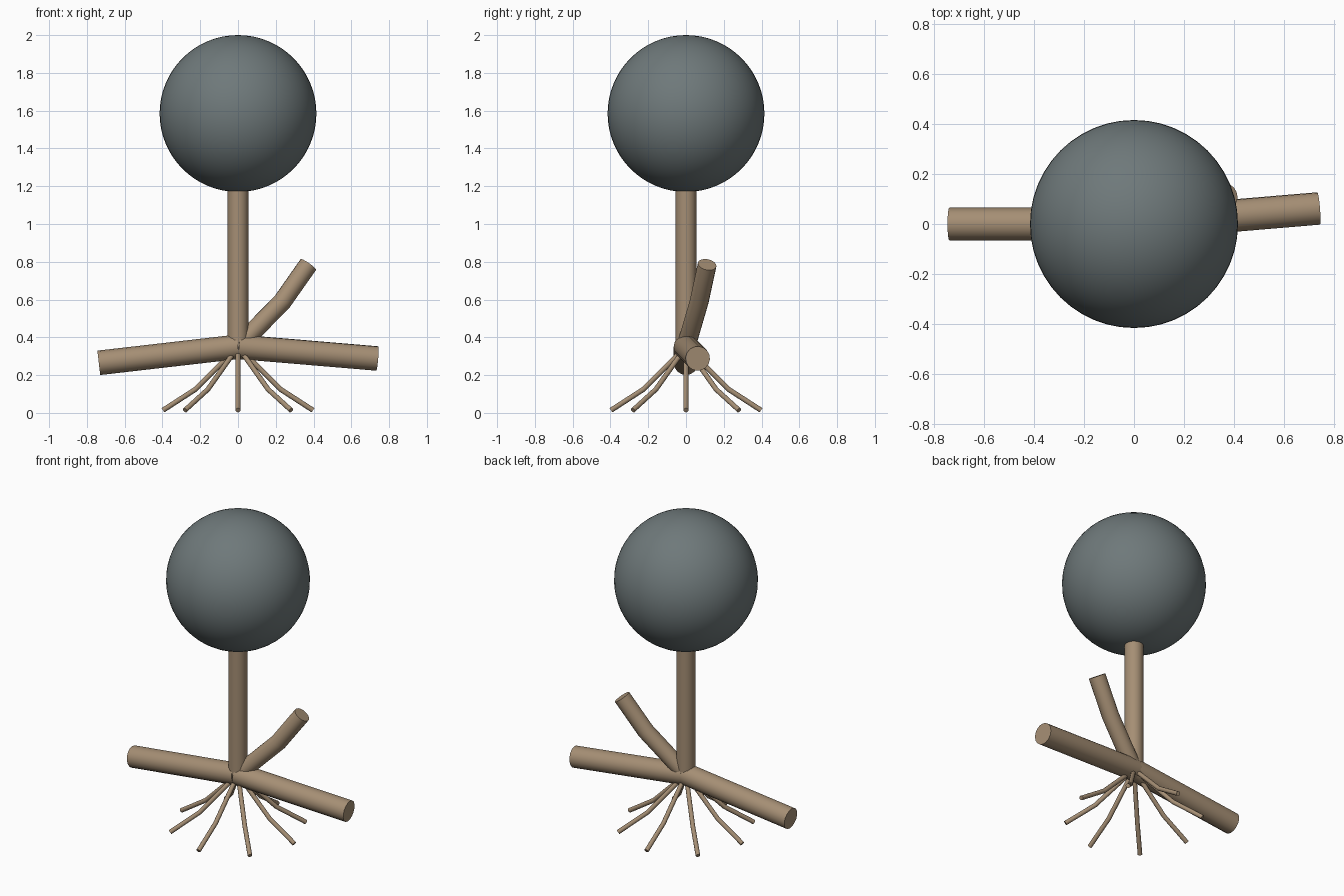
import bpy, bmesh, math
from mathutils import Vector

if "Cube" in bpy.data.objects:
    bpy.data.objects.remove(bpy.data.objects["Cube"])

def material(name, rgb):
    m = bpy.data.materials.new(name)
    m.diffuse_color = (*rgb, 1)
    m.use_nodes = True
    m.node_tree.nodes["Principled BSDF"].inputs["Base Color"].default_value = m.diffuse_color
    return m

bark = material("brown bark", (0.376, 0.272, 0.175))
leaf = material("grey green", (0.157, 0.190, 0.195))

def smooth(obj):
    bpy.ops.object.select_all(action='DESELECT')
    obj.select_set(True)
    bpy.context.view_layer.objects.active = obj
    bpy.ops.object.shade_smooth_by_angle(angle=math.radians(40))

def tube(name, points, radius, sides=16):
    """Capped round tube along a list of points."""
    pts = [Vector(p) for p in points]
    bm = bmesh.new()
    rings = []
    for i, p in enumerate(pts):
        a = (p - pts[i - 1]).normalized() if i > 0 else Vector()
        b = (pts[i + 1] - p).normalized() if i < len(pts) - 1 else Vector()
        rot = Vector((0, 0, 1)).rotation_difference((a + b).normalized())
        ring = []
        for k in range(sides):
            t = 2 * math.pi * k / sides
            ring.append(bm.verts.new(p + rot @ Vector((radius * math.cos(t), radius * math.sin(t), 0))))
        rings.append(ring)
    for r, s in zip(rings, rings[1:]):
        for k in range(sides):
            n = (k + 1) % sides
            bm.faces.new((r[k], r[n], s[n], s[k]))
    bm.faces.new(rings[0][::-1])
    bm.faces.new(rings[-1])
    bmesh.ops.recalc_face_normals(bm, faces=bm.faces)
    mesh = bpy.data.meshes.new(name)
    bm.to_mesh(mesh)
    bm.free()
    mesh.materials.append(bark)
    obj = bpy.data.objects.new(name, mesh)
    bpy.context.collection.objects.link(obj)
    smooth(obj)
    return obj

hub = (0, 0, 0.35)  # all limbs meet here

# trunk and limbs
tube("trunk", [hub, (0, 0, 1.2)], 0.055)
tube("left_limb", [hub, (-0.737, 0, 0.265)], 0.065)
tube("right_limb", [hub, (0.737, 0.062, 0.288)], 0.065)
tube("upper_branch", [hub, (0.235, 0.07, 0.59), (0.372, 0.112, 0.785)], 0.05)

# eight bent roots spread evenly
for i in range(8):
    c, s = math.cos(i * math.pi / 4), math.sin(i * math.pi / 4)
    path = [(r * c, r * s, z) for r, z in ((0, 0.35), (0.225, 0.125), (0.397, 0.014))]
    tube(f"root_{i + 1}", path, 0.0135, 12)

# round crown
bpy.ops.mesh.primitive_uv_sphere_add(segments=48, ring_count=32, radius=0.415, location=(0, 0, 1.585))
crown = bpy.context.object
crown.name = "crown"
crown.data.materials.append(leaf)
smooth(crown)
